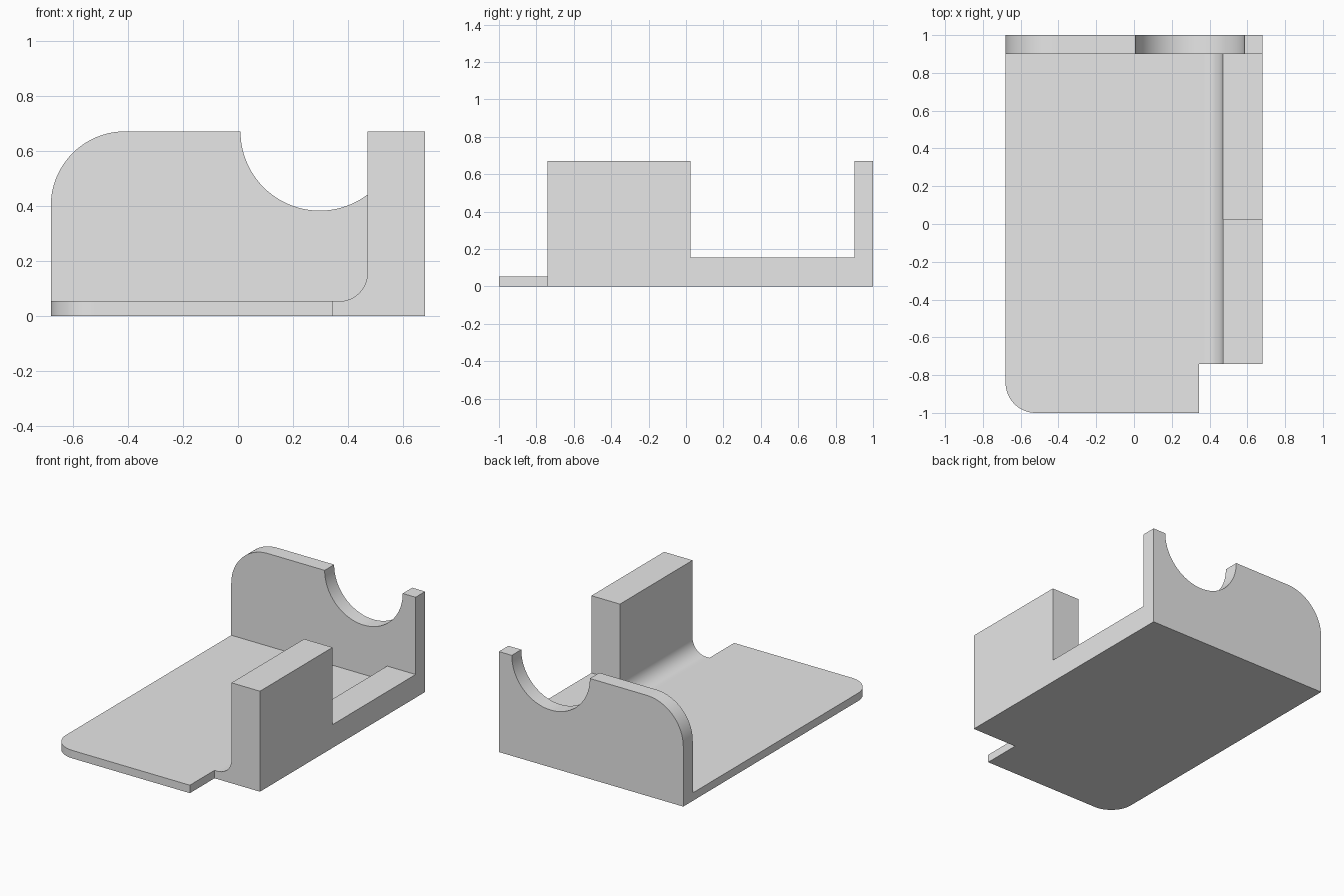
import bpy, bmesh
from math import sin, cos, radians
from mathutils import Vector

if "Cube" in bpy.data.objects:
    bpy.data.objects.remove(bpy.data.objects["Cube"], do_unlink=True)

# Main dimensions
HALF_X = 0.68
FLOOR = 0.053
TOP = 0.67
LEDGE = 0.155
WALL_X = 0.47
PLATE_X = 0.345
BACK_Y = 0.9

grey = bpy.data.materials.new("light grey")
grey.use_nodes = True
grey.diffuse_color = (0.8, 0.8, 0.8, 1)
grey.node_tree.nodes["Principled BSDF"].inputs["Base Color"].default_value = (0.8, 0.8, 0.8, 1)


def arc(cx, cy, r, start, end, steps=24):
    """Points on a circular arc, angles in degrees."""
    angles = [radians(start + (end - start) * i / steps) for i in range(steps + 1)]
    return [(cx + r * cos(a), cy + r * sin(a)) for a in angles]


def extrude(name, points, place, direction):
    """Turn a closed 2D outline into a solid."""
    bm = bmesh.new()
    face = bm.faces.new([bm.verts.new(place(u, v)) for u, v in points])
    result = bmesh.ops.extrude_face_region(bm, geom=[face])
    moved = [g for g in result["geom"] if isinstance(g, bmesh.types.BMVert)]
    bmesh.ops.translate(bm, vec=Vector(direction), verts=moved)
    bmesh.ops.recalc_face_normals(bm, faces=bm.faces)
    mesh = bpy.data.meshes.new(name)
    bm.to_mesh(mesh)
    bm.free()
    mesh.materials.append(grey)
    obj = bpy.data.objects.new(name, mesh)
    bpy.context.collection.objects.link(obj)
    bpy.ops.object.select_all(action="DESELECT")
    obj.select_set(True)
    bpy.context.view_layer.objects.active = obj
    bpy.ops.object.shade_smooth_by_angle(angle=radians(30))
    return obj


def extrude_y(name, points, y0, y1):
    return extrude(name, points, lambda x, z: (x, y0, z), (0, y1 - y0, 0))


# Floor plate with one rounded front corner
r = 0.16
outline = arc(-HALF_X + r, -1 + r, r, 180, 270)
outline += [(PLATE_X, -1), (PLATE_X, BACK_Y), (-HALF_X, BACK_Y)]
extrude("floor_plate", outline, lambda x, y: (x, y, 0), (0, 0, FLOOR))

# Side block and low ledge share a filleted foot
r = LEDGE - FLOOR
foot = [(HALF_X, 0), (PLATE_X, 0), (PLATE_X, FLOOR)]
foot += arc(WALL_X - r, LEDGE, r, -90, 0)
extrude_y("side_block", foot + [(WALL_X, TOP), (HALF_X, TOP)], -0.74, 0.025)
extrude_y("side_ledge", foot + [(HALF_X, LEDGE)], 0.025, BACK_Y)

# Back wall with a rounded shoulder and a half-round cradle
r = 0.27
profile = [(HALF_X, 0), (-HALF_X, 0)]
profile += arc(-HALF_X + r, TOP - r, r, 180, 90)
profile += arc(0.297, TOP, 0.288, 180, 360, 48)
profile += [(HALF_X, TOP)]
extrude_y("back_wall", profile, BACK_Y, 1)
